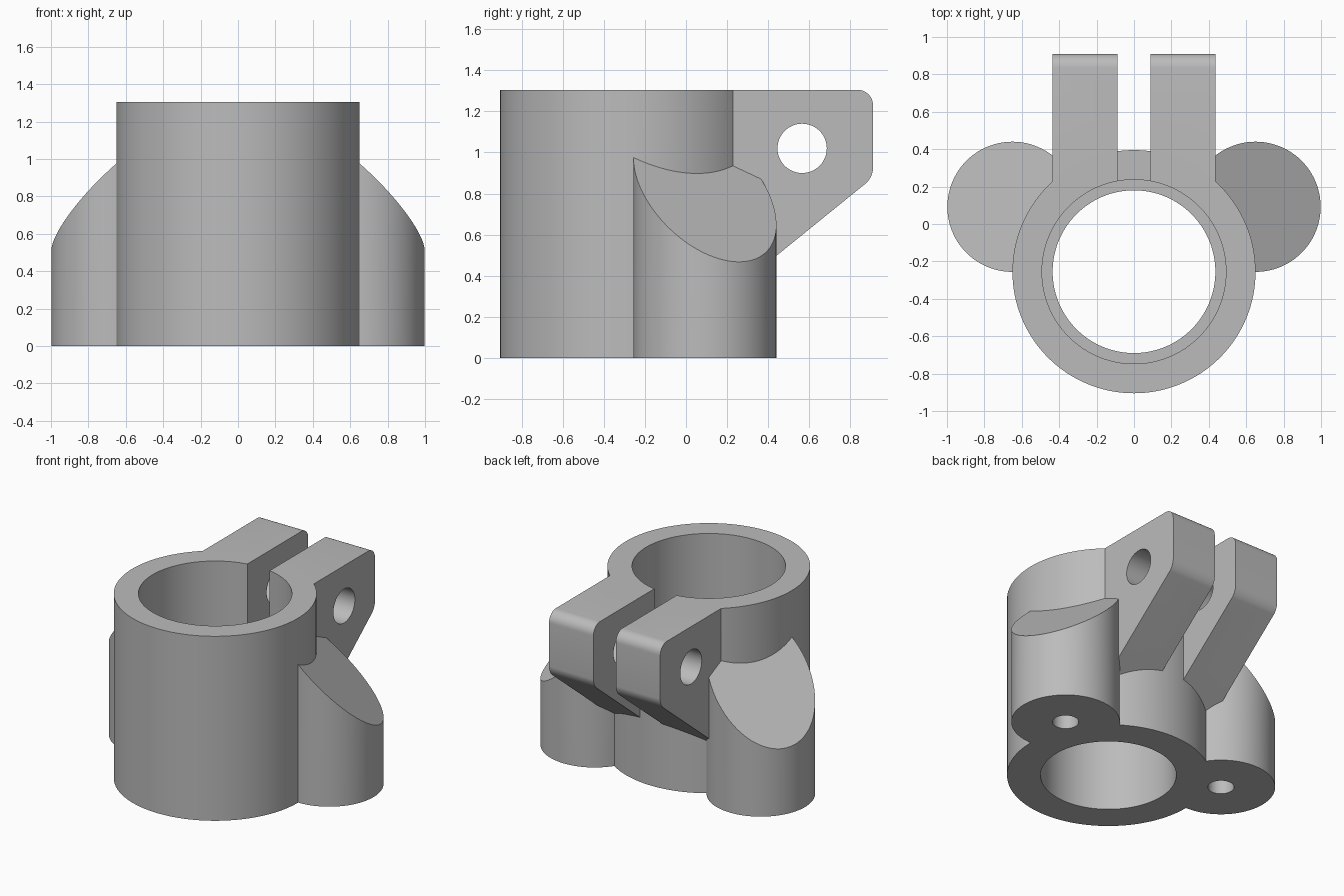
import bpy, bmesh
from math import radians, pi
from mathutils import Matrix, Vector

old = bpy.data.objects.get("Cube")
if old:
    bpy.data.objects.remove(old, do_unlink=True)

GREY = (0.5, 0.5, 0.5, 1)
mat = bpy.data.materials.new("plain grey")
mat.use_nodes = True
mat.diffuse_color = GREY
mat.node_tree.nodes["Principled BSDF"].inputs["Base Color"].default_value = GREY

RING_Y, HEIGHT = -0.255, 1.305
GAP, TAB_X = 0.0875, 0.435
POST = Vector((0.65, 0.092, 0))


def finish(name, bm):
    bmesh.ops.recalc_face_normals(bm, faces=bm.faces)
    mesh = bpy.data.meshes.new(name)
    bm.to_mesh(mesh)
    bm.free()
    mesh.materials.append(mat)
    ob = bpy.data.objects.new(name, mesh)
    bpy.context.collection.objects.link(ob)
    return ob


def cylinder(name, x, y, z0, z1, r, sides=128, slope=None):
    """Upright cylinder; slope = (height at axis, dz/dx, dz/dy) tilts the top."""
    bm = bmesh.new()
    bmesh.ops.create_cone(bm, cap_ends=True, segments=sides, radius1=r, radius2=r,
                          depth=z1 - z0,
                          matrix=Matrix.Translation((x, y, (z0 + z1) / 2)))
    if slope:
        h, sx, sy = slope
        for v in bm.verts:
            if v.co.z > z0 + 0.01:
                v.co.z = h + sx * (v.co.x - x) + sy * (v.co.y - y)
    return finish(name, bm)


def box(name, lo, hi):
    lo, hi = Vector(lo), Vector(hi)
    bm = bmesh.new()
    bmesh.ops.create_cube(bm, size=1, matrix=Matrix.Translation((lo + hi) / 2)
                          @ Matrix.Diagonal((*(hi - lo), 1)))
    return finish(name, bm)


def clamp_tab(name, x0, x1):
    """Side profile extruded across x, with the two outer corners rounded."""
    profile = [(0.2, HEIGHT), (0.2, 0.303), (0.91, 0.878), (0.91, HEIGHT)]
    bm = bmesh.new()
    face = bm.faces.new([bm.verts.new((x0, y, z)) for y, z in profile])
    ext = bmesh.ops.extrude_face_region(bm, geom=[face])
    bmesh.ops.translate(bm, vec=(x1 - x0, 0, 0),
                        verts=[g for g in ext["geom"] if isinstance(g, bmesh.types.BMVert)])
    for top, radius in ((True, 0.075), (False, 0.045)):
        edges = [e for e in bm.edges
                 if abs(e.verts[0].co.x - e.verts[1].co.x) > 0.1
                 and e.verts[0].co.y > 0.9
                 and (e.verts[0].co.z > HEIGHT - 0.01) == top
                 and (top or e.verts[0].co.z < 0.9)]
        bmesh.ops.bevel(bm, geom=edges, offset=radius, segments=8, profile=0.5,
                        affect='EDGES')
    return finish(name, bm)


def combine(target, tool, operation):
    mod = target.modifiers.new(operation.lower(), 'BOOLEAN')
    mod.operation, mod.solver, mod.object = operation, 'EXACT', tool
    bpy.ops.object.select_all(action='DESELECT')
    bpy.context.view_layer.objects.active = target
    target.select_set(True)
    bpy.ops.object.modifier_apply(modifier=mod.name)
    bpy.data.objects.remove(tool, do_unlink=True)


# Outer sleeve
body = cylinder("clamp_body", 0, RING_Y, 0, HEIGHT, 0.65)

# Mounting posts with sloping tops, and the clamp tabs
for s in (1, -1):
    combine(body, cylinder("post", s * POST.x, POST.y, 0, 1, 0.348, 96,
                           (0.812, -0.87 * s, -0.47)), 'UNION')
    combine(body, clamp_tab("tab", s * GAP, s * TAB_X), 'UNION')

# Stepped bore
combine(body, cylinder("lower_bore", 0, RING_Y, -0.1, 1.5, 0.435), 'DIFFERENCE')
combine(body, cylinder("upper_bore", 0, RING_Y, 0.65, 1.5, 0.492), 'DIFFERENCE')

# Clamping slot through the back of the sleeve
combine(body, box("slot", (-GAP, 0, 0.78), (GAP, 1, 1.5)), 'DIFFERENCE')

# Cross bolt hole through both tabs
bolt = cylinder("bolt_hole", 0, 0, -0.7, 0.7, 0.12, 64)
bolt.data.transform(Matrix.Translation((0, 0.565, 1.02)) @ Matrix.Rotation(pi / 2, 4, 'Y'))
combine(body, bolt, 'DIFFERENCE')

# Blind screw holes under the posts
for s in (1, -1):
    combine(body, cylinder("screw_hole", s * POST.x, POST.y, -0.1, 0.4, 0.084, 48),
            'DIFFERENCE')

# Smooth curves, crisp edges
bpy.ops.object.select_all(action='DESELECT')
bpy.context.view_layer.objects.active = body
body.select_set(True)
bpy.ops.object.shade_smooth_by_angle(angle=radians(25))
